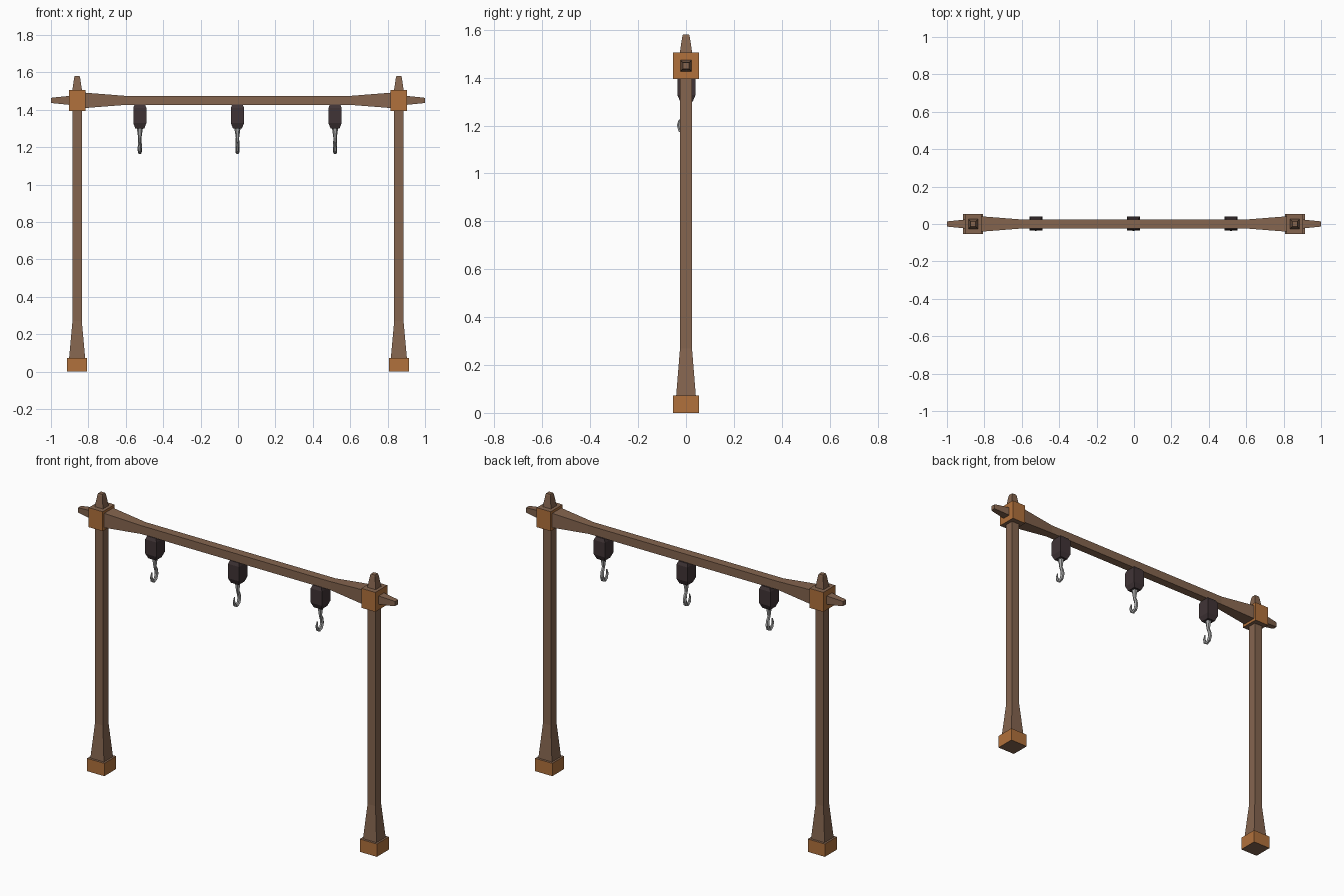
import bpy, bmesh, math
from mathutils import Vector

if "Cube" in bpy.data.objects:
    bpy.data.objects.remove(bpy.data.objects["Cube"])


def mat(name, r, g, b):
    lin = [((c / 255 + 0.055) / 1.055) ** 2.4 for c in (r, g, b)]
    m = bpy.data.materials.new(name)
    m.diffuse_color = (*lin, 1)
    m.use_nodes = True
    m.node_tree.nodes["Principled BSDF"].inputs["Base Color"].default_value = m.diffuse_color
    return m


WOOD = mat("brown wood", 133, 101, 79)
ORANGE = mat("orange wood", 177, 113, 60)
DARK = mat("dark housing", 64, 52, 54)
METAL = mat("pale metal", 168, 168, 168)


def loft(name, rings, mats, cap_index=None):
    """Skin a list of vertex rings and close both ends."""
    bm = bmesh.new()
    rows = [[bm.verts.new(p) for p in ring] for ring in rings]
    n = len(rows[0])
    for a, b in zip(rows, rows[1:]):
        for i in range(n):
            j = (i + 1) % n
            bm.faces.new((a[i], a[j], b[j], b[i]))
    for row in (rows[0], rows[-1]):
        f = bm.faces.new(row)
        if cap_index is not None:
            f.material_index = cap_index
    bmesh.ops.recalc_face_normals(bm, faces=bm.faces)
    me = bpy.data.meshes.new(name)
    bm.to_mesh(me)
    bm.free()
    for m in mats:
        me.materials.append(m)
    ob = bpy.data.objects.new(name, me)
    bpy.context.collection.objects.link(ob)
    return ob


SQ = [(-1, -1), (1, -1), (1, 1), (-1, 1)]


def upright(name, x, y, profile, mats, cap=None):
    """Rectangular section along z; profile rows are (z, half x, half y)."""
    return loft(name, [[(x + u * hx, y + v * hy, z) for u, v in SQ]
                       for z, hx, hy in profile], mats, cap)


# Posts with flared feet, finials and orange blocks
for side, s in (("left", -1), ("right", 1)):
    x = 0.86 * s
    upright(side + "_post", x, 0, [(0.06, 0.044, 0.042), (0.27, 0.025, 0.025),
                                   (1.45, 0.025, 0.025)], [WOOD])
    upright(side + "_finial", x, 0, [(1.49, 0.028, 0.028), (1.57, 0.016, 0.016),
                                     (1.58, 0.013, 0.013)], [WOOD])
    upright(side + "_foot_block", x, 0, [(0, 0.054, 0.054), (0.073, 0.054, 0.054)],
            [ORANGE, WOOD], 1)
    upright(side + "_joint_block", x, 0, [(1.394, 0.044, 0.054), (1.505, 0.044, 0.054)],
            [ORANGE, WOOD], 1)

# Cross beam, flared toward the joints, with tapered ends
half = [(0.6, 0.024), (0.83, 0.042), (0.87, 0.027), (0.99, 0.015), (1.0, 0.013)]
profile = [(-x, h) for x, h in reversed(half)] + half
loft("cross_beam", [[(x, u * h, 1.45 + v * h) for u, v in SQ] for x, h in profile], [WOOD])

# Hook path in the y-z plane: (y, z, radius)
PATH = [(0.002, 1.305, 0.017), (0.002, 1.285, 0.014), (0.002, 1.25, 0.009),
        (0.012, 1.228, 0.010), (0.016, 1.203, 0.011), (0.008, 1.180, 0.011),
        (-0.010, 1.171, 0.010), (-0.025, 1.180, 0.009), (-0.032, 1.202, 0.007),
        (-0.027, 1.226, 0.003)]


def hook(name, x):
    pts = [Vector((x, y, z)) for y, z, r in PATH]
    rings = []
    for i, p in enumerate(pts):
        t = (pts[min(i + 1, len(pts) - 1)] - pts[max(i - 1, 0)]).normalized()
        side = Vector((1, 0, 0))
        up = t.cross(side)
        r = PATH[i][2]
        rings.append([p + r * (math.cos(a) * side + math.sin(a) * up)
                      for a in (k * math.pi / 3 for k in range(6))])
    return loft(name, rings, [METAL])


# Three hanging housings with hooks
for label, x in (("left", -0.525), ("middle", -0.003), ("right", 0.519)):
    upright(label + "_housing", x, 0.002,
            [(1.30, 0.024, 0.026), (1.328, 0.035, 0.038), (1.41, 0.035, 0.038),
             (1.428, 0.028, 0.030)], [DARK])
    hook(label + "_hook", x)
